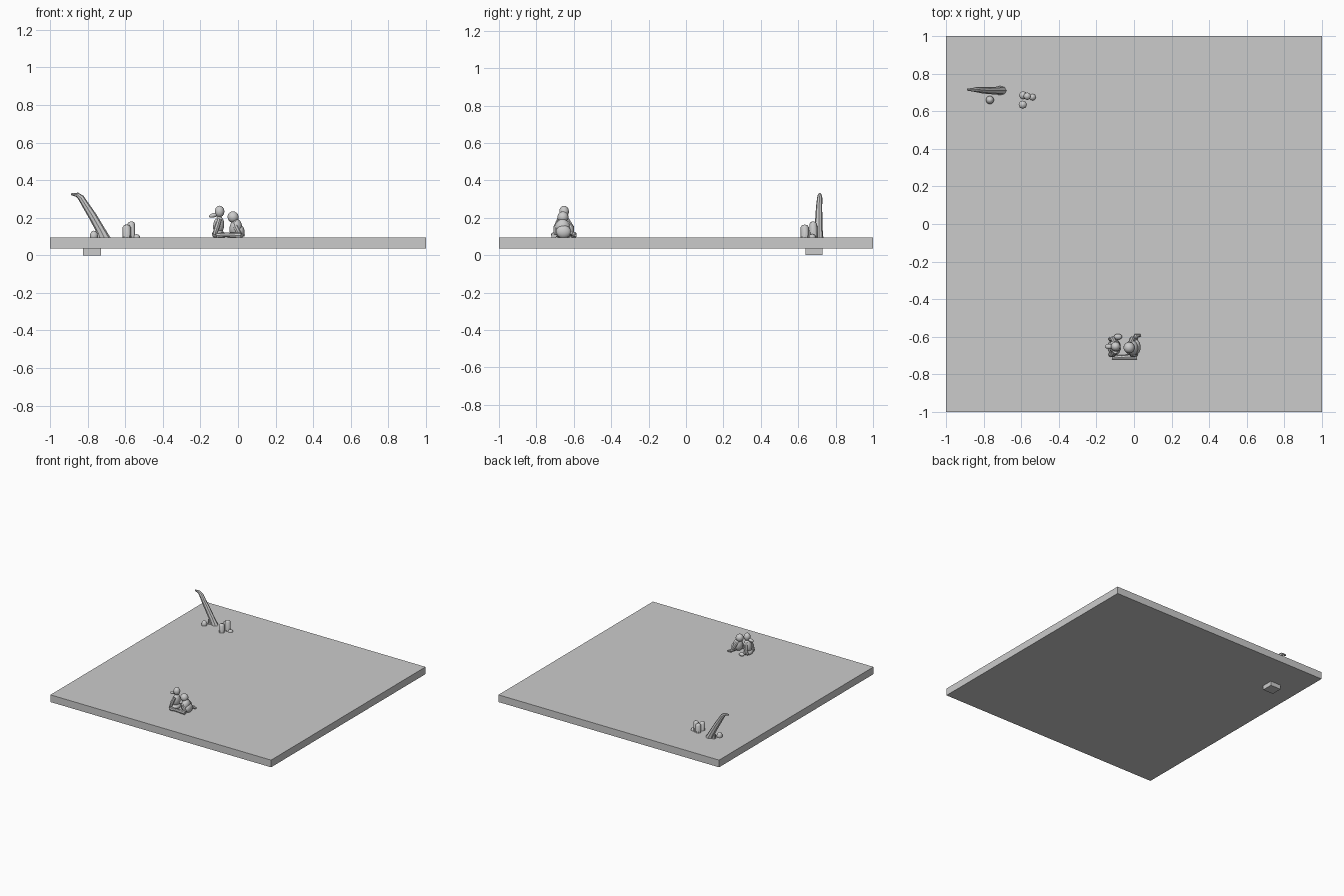
import bpy, math
from mathutils import Vector

if "Cube" in bpy.data.objects:
    bpy.data.objects.remove(bpy.data.objects["Cube"])

grey = bpy.data.materials.new("plain grey")
grey.diffuse_color = (0.6, 0.6, 0.6, 1)
grey.use_nodes = True
grey.node_tree.nodes["Principled BSDF"].inputs["Base Color"].default_value = grey.diffuse_color


def finish(ob, name, smooth=True):
    ob.name = name
    ob.data.materials.clear()
    ob.data.materials.append(grey)
    if smooth:
        ob.select_set(True)
        bpy.context.view_layer.objects.active = ob
        bpy.ops.object.shade_smooth_by_angle(angle=math.radians(40))
    return ob


def box(name, lo, hi):
    lo, hi = Vector(lo), Vector(hi)
    bpy.ops.mesh.primitive_cube_add(size=1, location=(lo + hi) / 2)
    ob = bpy.context.object
    ob.scale = hi - lo
    return finish(ob, name, False)


def blob(name, loc, size, tilt=0):
    """Ellipsoid with radii size, leaned about the y axis."""
    bpy.ops.mesh.primitive_uv_sphere_add(segments=14, ring_count=9, location=loc,
                                         rotation=(0, math.radians(tilt), 0))
    ob = bpy.context.object
    ob.scale = size
    return finish(ob, name)


def limb(name, points, radii, flat=1.0):
    """Tapered tube along points, optionally flattened in y."""
    cu = bpy.data.curves.new(name, 'CURVE')
    cu.dimensions = '3D'
    cu.bevel_depth = 1
    cu.bevel_resolution = 2
    cu.use_fill_caps = True
    sp = cu.splines.new('POLY')
    sp.points.add(len(points) - 1)
    y0 = points[0][1]
    for p, co, r in zip(sp.points, points, radii):
        p.co = (co[0], (co[1] - y0) / flat, co[2], 1)
        p.radius = r
    ob = bpy.data.objects.new(name, cu)
    bpy.context.collection.objects.link(ob)
    ob.location.y = y0
    ob.scale.y = flat
    bpy.ops.object.select_all(action='DESELECT')
    ob.select_set(True)
    bpy.context.view_layer.objects.active = ob
    bpy.ops.object.convert(target='MESH')
    return finish(bpy.context.object, name)


# Ground slab and the small block under it
TOP = 0.094
box("ground_slab", (-1, -1, 0.035), (1, 1, TOP))
box("under_block", (-0.825, 0.64, 0.0), (-0.73, 0.73, 0.04))

# Leaning trunk with a drooping tip, and a stone beside it
limb("leaning_trunk",
     [(-0.705, 0.71, 0.08), (-0.735, 0.71, 0.14), (-0.775, 0.71, 0.21),
      (-0.81, 0.712, 0.265), (-0.835, 0.715, 0.305), (-0.855, 0.715, 0.322), (-0.888, 0.715, 0.326)],
     [0.03, 0.024, 0.022, 0.019, 0.017, 0.012, 0.006], 0.85)
limb("trunk_shoot", [(-0.745, 0.705, 0.08), (-0.752, 0.705, 0.13)], [0.018, 0.01])
blob("stone", (-0.767, 0.66, 0.102), (0.022, 0.022, 0.029))

# Cluster of rounded columns
for i, (x, y, r, h) in enumerate([(-0.59, 0.685, 0.022, 0.165), (-0.568, 0.68, 0.02, 0.18),
                                  (-0.592, 0.635, 0.022, 0.163), (-0.54, 0.675, 0.018, 0.112)]):
    limb(f"column_{i + 1}", [(x, y, 0.08), (x, y, h - r * 0.6), (x, y, h - r * 0.15), (x, y, h)],
         [r, r, r * 0.65, r * 0.15])

# Taller seated figure
blob("tall_body", (-0.103, -0.652, 0.158), (0.03, 0.036, 0.05), 8)
blob("tall_head", (-0.098, -0.652, 0.233), (0.026, 0.026, 0.031))
blob("tall_snout", (-0.13, -0.652, 0.213), (0.026, 0.014, 0.012), -15)
blob("tall_seat", (-0.105, -0.655, 0.112), (0.035, 0.045, 0.024))

# Smaller leaning figure
blob("small_body", (-0.012, -0.66, 0.145), (0.034, 0.042, 0.048), 10)
blob("small_head", (-0.026, -0.658, 0.203), (0.03, 0.03, 0.031), -20)
blob("small_hip", (0.012, -0.655, 0.125), (0.024, 0.04, 0.035))
limb("small_tail", [(-0.005, -0.63, 0.12), (0.005, -0.61, 0.115), (0.012, -0.595, 0.11), (0.035, -0.592, 0.105)],
     [0.016, 0.011, 0.013, 0.006])

# Arms and feet of both figures
for y, side in ((-0.695, "front"), (-0.612, "back")):
    limb(f"tall_arm_{side}", [(-0.10, y * 0.5 - 0.33, 0.19), (-0.112, y, 0.15), (-0.125, y, 0.11)],
         [0.013, 0.014, 0.012])
    limb(f"small_arm_{side}", [(-0.02, y * 0.5 - 0.33, 0.175), (-0.01, y, 0.145), (0.01, y, 0.108)],
         [0.012, 0.014, 0.012])
limb("front_leg", [(-0.115, -0.708, 0.105), (-0.065, -0.71, 0.109), (0.015, -0.706, 0.105)],
     [0.014, 0.012, 0.016])
blob("back_foot", (-0.085, -0.6, 0.105), (0.022, 0.016, 0.014))
